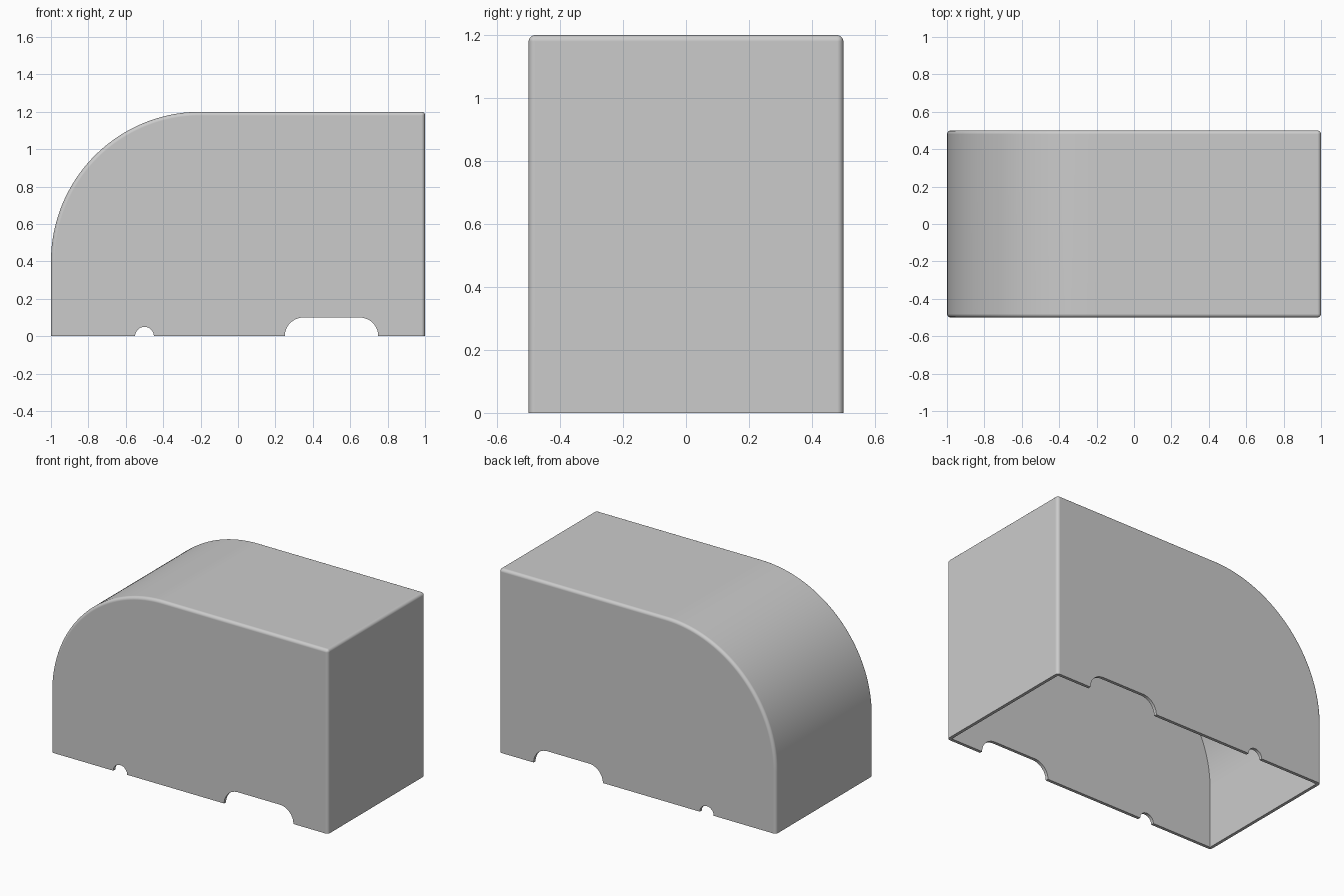
import bpy
import bmesh
from math import pi, sin, cos, radians
from mathutils import Vector

if "Cube" in bpy.data.objects:
    bpy.data.objects.remove(bpy.data.objects["Cube"], do_unlink=True)

WALL = 0.02      # shell thickness
FILLET = 0.02    # outer edge rounding
BELOW = -0.1     # how far profiles run under the floor before trimming


def arc(cx, cz, r, start, end, steps):
    """Points on an arc in the XZ plane, angles in units of pi."""
    angles = [pi * (start + (end - start) * i / steps) for i in range(steps + 1)]
    return [(cx + r * cos(a), cz + r * sin(a)) for a in angles]


def prism(name, profile, half_width):
    """Extrude an XZ profile along Y, centred on y = 0."""
    bm = bmesh.new()
    face = bm.faces.new([bm.verts.new((x, -half_width, z)) for x, z in profile])
    out = bmesh.ops.extrude_face_region(bm, geom=[face])
    moved = [v for v in out["geom"] if isinstance(v, bmesh.types.BMVert)]
    bmesh.ops.translate(bm, verts=moved, vec=Vector((0, 2 * half_width, 0)))
    bmesh.ops.recalc_face_normals(bm, faces=bm.faces)
    mesh = bpy.data.meshes.new(name)
    bm.to_mesh(mesh)
    bm.free()
    obj = bpy.data.objects.new(name, mesh)
    bpy.context.collection.objects.link(obj)
    return obj


def hood_profile(inset):
    """Box outline with one large rounded top corner."""
    side, top = 1 - inset, 1.2 - inset
    curve = arc(-0.2, 0.4, 0.8 - inset, 1, 0.5, 48)
    return [(-side, BELOW)] + curve + [(side, top), (side, BELOW)]


# Outer body with rounded edges, trimmed flat at the floor
cover = prism("cover_shell", hood_profile(0), 0.5)
bm = bmesh.new()
bm.from_mesh(cover.data)
sharp = [e for e in bm.edges if e.calc_face_angle() > radians(60)]
bmesh.ops.bevel(bm, geom=sharp, offset=FILLET, segments=5, profile=0.5,
                affect='EDGES', clamp_overlap=False)
bmesh.ops.bisect_plane(bm, geom=bm.verts[:] + bm.edges[:] + bm.faces[:],
                       plane_co=(0, 0, 0), plane_no=(0, 0, -1), clear_outer=True)
bmesh.ops.holes_fill(bm, edges=[e for e in bm.edges if e.is_boundary], sides=0)
bmesh.ops.recalc_face_normals(bm, faces=bm.faces)
bm.to_mesh(cover.data)
bm.free()

# Cavity and the two notches through both side walls
small_notch = [(-0.45, BELOW)] + arc(-0.5, 0, 0.05, 0, 1, 20) + [(-0.55, BELOW)]
large_notch = ([(0.75, BELOW)] + arc(0.65, 0, 0.1, 0, 0.5, 12)
               + arc(0.35, 0, 0.1, 0.5, 1, 12) + [(0.25, BELOW)])
cutters = [
    prism("cavity_cutter", hood_profile(WALL), 0.5 - WALL),
    prism("small_notch_cutter", small_notch, 0.6),
    prism("large_notch_cutter", large_notch, 0.6),
]

bpy.ops.object.select_all(action='DESELECT')
bpy.context.view_layer.objects.active = cover
cover.select_set(True)
for cutter in cutters:
    cutter.hide_render = True
    cut = cover.modifiers.new(cutter.name, 'BOOLEAN')
    cut.operation = 'DIFFERENCE'
    cut.solver = 'EXACT'
    cut.object = cutter
    bpy.ops.object.modifier_apply(modifier=cut.name)
    bpy.data.objects.remove(cutter, do_unlink=True)

# Plain grey finish
grey = bpy.data.materials.new("light_grey")
grey.use_nodes = True
colour = (0.6, 0.6, 0.6, 1)
grey.diffuse_color = colour
grey.node_tree.nodes["Principled BSDF"].inputs["Base Color"].default_value = colour
cover.data.materials.clear()
cover.data.materials.append(grey)

# Smooth curves, flat walls
bpy.ops.object.shade_smooth_by_angle(angle=radians(30))
weighted = cover.modifiers.new("even_walls", 'WEIGHTED_NORMAL')
weighted.keep_sharp = True
